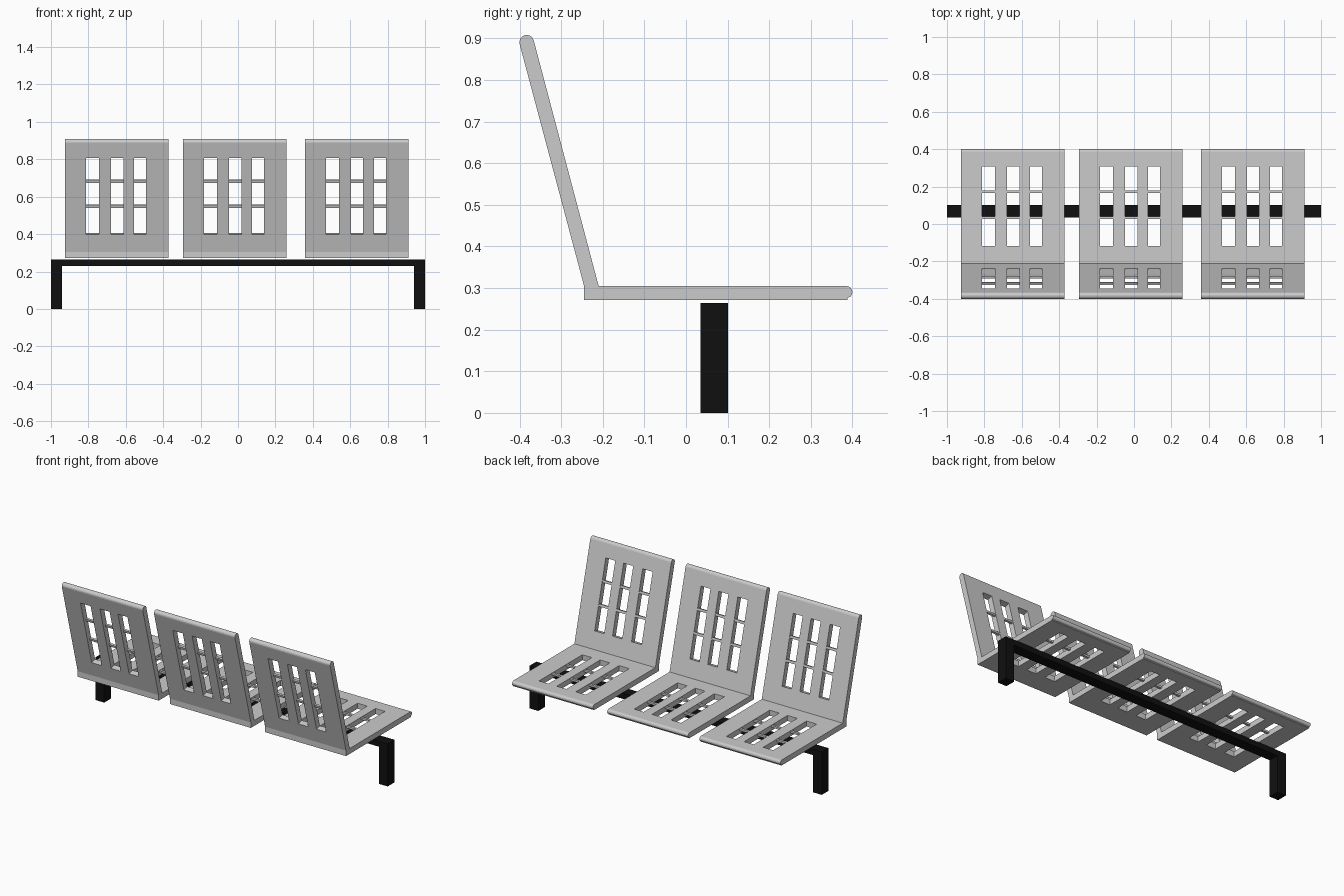
import bpy, bmesh
from math import sin, cos, pi, atan2
from mathutils import Matrix, Vector

if "Cube" in bpy.data.objects:
    bpy.data.objects.remove(bpy.data.objects["Cube"])

W = 0.554                                   # seat width
SLOTS = [(-0.164, -0.095), (-0.031, 0.035), (0.092, 0.157)]
TILT = atan2(0.157, 0.585)                  # backrest recline


def add_box(bm, lo, hi, mat=Matrix()):
    lo, hi = Vector(lo), Vector(hi)
    size = Matrix.Diagonal((*(hi - lo), 1))
    bmesh.ops.create_cube(bm, size=1, matrix=mat @ Matrix.Translation((lo + hi) / 2) @ size)


def make_object(name, bm):
    bmesh.ops.recalc_face_normals(bm, faces=bm.faces)
    mesh = bpy.data.meshes.new(name)
    bm.to_mesh(mesh)
    bm.free()
    ob = bpy.data.objects.new(name, mesh)
    bpy.context.collection.objects.link(ob)
    return ob


def arc(cy, cz, r, a0, a1, n=8):
    return [(cy + r * cos(a0 + (a1 - a0) * i / n), cz + r * sin(a0 + (a1 - a0) * i / n))
            for i in range(n + 1)]


# Bent seat shell: L-shaped side profile with rounded lips
profile = [(-0.245, 0.271), (0.388, 0.271), (0.388, 0.276)]
profile += arc(0.385, 0.290, 0.0148, -pi / 4, pi / 2)
profile += [(-0.21, 0.305)]
profile += arc(-0.383, 0.891, 0.0175, TILT, pi + TILT)
profile += [(-0.245, 0.305)]
bm = bmesh.new()
face = bm.faces.new([bm.verts.new((-W / 2, y, z)) for y, z in profile])
side = bmesh.ops.extrude_face_region(bm, geom=[face])
bmesh.ops.translate(bm, vec=(W, 0, 0), verts=[v for v in side["geom"] if isinstance(v, bmesh.types.BMVert)])
shell = make_object("seat_left", bm)

# Slot frames: local z runs along the panel, sign gives the sitting side
panels = [(Matrix.Translation((0, -0.3075, 0.607)) @ Matrix.Rotation(TILT, 4, "X"), 1),
          (Matrix.Translation((0, 0.0955, 0.288)) @ Matrix.Rotation(-pi / 2, 4, "X"), -1)]
cut, bars = bmesh.new(), bmesh.new()
for mat, sign in panels:
    for x0, x1 in SLOTS:
        add_box(cut, (x0, -0.06, -0.212), (x1, 0.06, 0.212), mat)
        for z in (-0.062, 0.0765):
            y0, y1 = sorted((sign * 0.003, sign * 0.015))
            add_box(bars, (x0 - 0.004, y0, z - 0.0075), (x1 + 0.004, y1, z + 0.0075), mat)

# Cut the slots
cutter = make_object("slot_cutter", cut)
cutter.hide_render = True
mod = shell.modifiers.new("slots", "BOOLEAN")
mod.operation = "DIFFERENCE"
mod.solver = "EXACT"
mod.object = cutter
bpy.context.view_layer.objects.active = shell
bpy.ops.object.modifier_apply(modifier=mod.name)
bpy.data.objects.remove(cutter)

# Three seats, each with its thin crossbars
crossbars = make_object("crossbars_left", bars)
for name, x in (("left", -0.6485), ("middle", -0.0175), ("right", 0.634)):
    for part, kind in ((shell, "seat"), (crossbars, "crossbars")):
        ob = part
        if name != "left":
            ob = part.copy()
            ob.name = f"{kind}_{name}"
            bpy.context.collection.objects.link(ob)
        ob.location.x = x

# Black frame: beam on two legs
black = bpy.data.materials.new("black_metal")
black.diffuse_color = (0.005, 0.005, 0.005, 1)
black.use_nodes = True
black.node_tree.nodes["Principled BSDF"].inputs["Base Color"].default_value = black.diffuse_color
for name, lo, hi in (("beam", (-0.94, 0.035, 0.23), (0.94, 0.101, 0.264)),
                     ("left_leg", (-1, 0.035, 0), (-0.94, 0.101, 0.264)),
                     ("right_leg", (0.94, 0.035, 0), (1, 0.101, 0.264))):
    bm = bmesh.new()
    add_box(bm, lo, hi)
    make_object(name, bm).data.materials.append(black)
